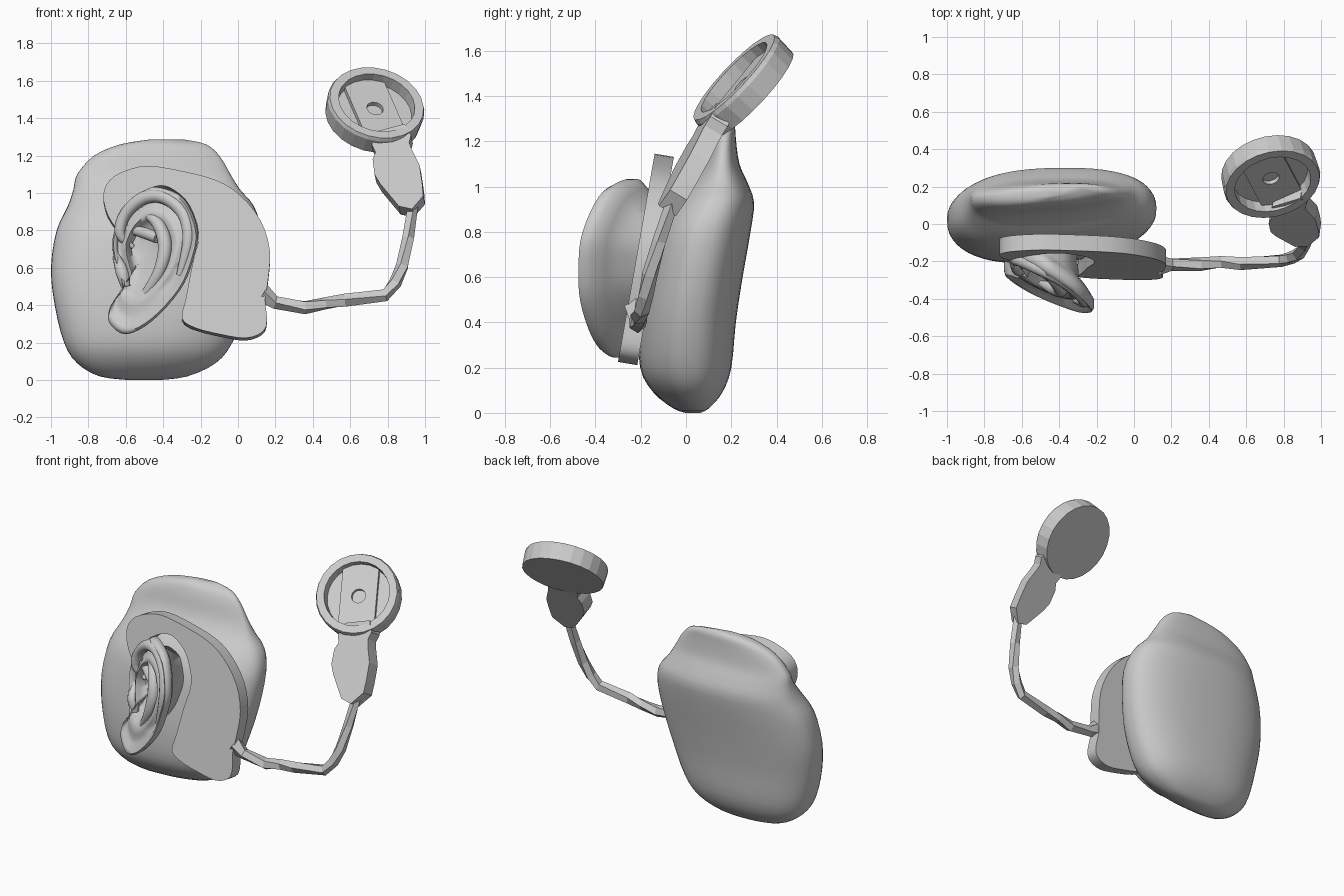
import bpy, bmesh, math
from mathutils import Vector, Matrix

if "Cube" in bpy.data.objects:
    bpy.data.objects.remove(bpy.data.objects["Cube"])


def finish(name, bm, smooth=None, matrix=None):
    bmesh.ops.recalc_face_normals(bm, faces=bm.faces)
    mesh = bpy.data.meshes.new(name)
    bm.to_mesh(mesh)
    bm.free()
    ob = bpy.data.objects.new(name, mesh)
    bpy.context.collection.objects.link(ob)
    if matrix:
        ob.matrix_world = matrix
    if smooth:
        bpy.ops.object.select_all(action='DESELECT')
        ob.select_set(True)
        bpy.context.view_layer.objects.active = ob
        bpy.ops.object.shade_smooth_by_angle(angle=math.radians(smooth))
    return ob


def spline(points, steps, closed=True):
    """Catmull-Rom interpolation through points of any dimension."""
    p = [Vector(q) for q in points]
    n = len(p)
    out = []
    for i in range(n if closed else n - 1):
        ids = [(i + k) % n if closed else min(max(i + k, 0), n - 1) for k in (-1, 0, 1, 2)]
        a, b, c, d = (p[j] for j in ids)
        for s in range(steps):
            t = s / steps
            out.append(0.5 * (2 * b + (c - a) * t + (2 * a - 5 * b + 4 * c - d) * t * t
                              + (3 * b - a - 3 * c + d) * t ** 3))
    if not closed:
        out.append(p[-1])
    return out


def loft(rings):
    """Skin between equal rings, with both ends capped."""
    bm = bmesh.new()
    rows = [[bm.verts.new(v) for v in r] for r in rings]
    n = len(rows[0])
    for a, b in zip(rows, rows[1:]):
        for i in range(n):
            bm.faces.new((a[i], a[(i + 1) % n], b[(i + 1) % n], b[i]))
    bm.faces.new(rows[0])
    bm.faces.new(rows[-1])
    return bm


def plate(name, outline, depth, offset, smooth=None):
    """Flat plate: front outline in x/z, y from depth(x, z), thickness along offset."""
    front = [Vector((x, depth(x, z), z)) for x, z in outline]
    return finish(name, loft([front, [v + Vector(offset) for v in front]]), smooth)


def tube(name, path, sides, smooth=None, twist=0):
    """Tube along (x, y, z, radius) points."""
    rings = []
    for i, p in enumerate(path):
        t = (path[min(i + 1, len(path) - 1)] - path[max(i - 1, 0)]).to_3d().normalized()
        u = t.cross(Vector((0, 1, 0))).normalized()
        v = t.cross(u)
        rings.append([p.to_3d() + p[3] * (u * math.cos(a) + v * math.sin(a))
                      for a in (2 * math.pi * k / sides + i * twist for k in range(sides))])
    return finish(name, loft(rings), smooth)


# Head pad: rows of z, x min, x max, y front, y back
rows = [(0, -.58, -.42, .01, .06), (.02, -.74, -.27, -.05, .1), (.09, -.86, -.12, -.14, .16),
        (.2, -.93, -.03, -.2, .2), (.4, -.98, .05, -.205, .22), (.6, -1, .1, -.18, .25),
        (.8, -.97, .12, -.14, .285), (.93, -.91, .085, -.07, .3), (1.02, -.88, .01, .01, .27),
        (1.1, -.86, -.04, .06, .235), (1.2, -.77, -.1, .09, .22), (1.26, -.63, -.17, .12, .215),
        (1.285, -.48, -.28, .16, .2)]
rings = []
for z, x0, x1, y0, y1 in spline(rows, 3, False):
    ring = []
    for k in range(56):
        a = 2 * math.pi * k / 56
        c, s = math.cos(a), math.sin(a)
        e = 2 / 2.4
        tilt = .012 * c + .02 * c * max(-s, 0)
        ring.append(((x0 + x1) / 2 + (x1 - x0) / 2 * math.copysign(abs(c) ** e, c),
                     (y0 + y1) / 2 + tilt + (y1 - y0) / 2 * math.copysign(abs(s) ** e, s), z))
    rings.append(ring)
finish("head_pad", loft(rings), 60)


# Ear shell: outline lofted inward through rim, groove, fold and bowl
def ear_y(x, z):
    return -.18 - .59 * (x + .68) + .2 * (z - .75)


ear = spline([(-.42, 1.03), (-.29, .97), (-.215, .8), (-.24, .64), (-.31, .48), (-.46, .315),
              (-.6, .245), (-.69, .31), (-.68, .4), (-.62, .48), (-.64, .57), (-.67, .695),
              (-.66, .8), (-.59, .935), (-.5, 1.015)], 4)
centre = Vector((-.5, .68))
rings = []
for scale, dy in [(.64, None), (.72, .12), (.88, .085), (1, .045), (1, .005), (.96, -.02),
                  (.9, -.012), (.83, .03), (.75, .035), (.67, .005), (.58, -.005), (.49, .03),
                  (.4, .085), (.15, .1)]:
    ring = []
    for p in ear:
        q = centre + (p - centre) * scale
        flat = .4 if dy and scale < .84 and scale != .72 and q.y < .48 else 1   # flatter lobe
        ring.append((q.x, -.05 if dy is None else ear_y(*q) + dy * flat, q.y))
    rings.append(ring)
finish("ear_shell", loft(rings), 80)

# Ear ridges: x, z, y offset, radius
ridges = {
    "ear_helix": [(-.56, .71, .07, .012), (-.63, .78, .01, .028), (-.6, .89, 0, .032),
                  (-.5, .975, 0, .036), (-.39, .975, .01, .036), (-.29, .89, .01, .036),
                  (-.265, .75, .01, .032), (-.31, .56, .03, .02)],
    "ear_antihelix": [(-.52, .91, .05, .02), (-.43, .84, .015, .033), (-.39, .72, .01, .038),
                      (-.42, .58, .015, .033), (-.5, .45, .04, .025)],
    "ear_fold": [(-.6, .81, .04, .02), (-.51, .79, .04, .03), (-.43, .76, .03, .03)],
    "ear_tragus": [(-.65, .66, .03, .02), (-.62, .58, .01, .035), (-.6, .5, .03, .025)],
}
for name, pts in ridges.items():
    tube(name, spline([(x, ear_y(x, z) + o, z, r) for x, z, o, r in pts], 4, False), 12, 70)

# Hooked sound unit behind the ear
unit = spline([(-.575, .785), (-.62, .775), (-.695, .88), (-.72, .99), (-.685, 1.07), (-.6, 1.12),
               (-.48, 1.145), (-.31, 1.12), (-.12, 1.07), (.01, .99), (.12, .855), (.17, .695),
               (.16, .53), (.145, .43), (.155, .32), (.13, .257), (.04, .225), (-.095, .245),
               (-.23, .28), (-.3, .33), (-.28, .43), (-.245, .615), (-.21, .78), (-.26, .935),
               (-.34, 1.015), (-.42, 1.04), (-.52, 1), (-.59, .91), (-.59, .83)], 3)
plate("ear_unit", unit, lambda x, z: -.34 + .176 * z, (0, .085, -.014), 40)

# Cable: faceted and twisted
tube("cable", [Vector(p) for p in [
    (.13, -.22, .46, .055), (.2, -.215, .415, .036), (.36, -.215, .39, .038), (.47, -.205, .41, .034),
    (.57, -.21, .425, .037), (.785, -.195, .455, .035), (.84, -.18, .52, .036), (.88, -.16, .61, .036),
    (.91, -.115, .76, .033), (.935, -.055, .95, .03)]], 5, None, .35)

# Coil stem with a narrowed neck
stem = [(.86, .93), (.93, .915), (.99, .985), (.985, 1.05), (.97, 1.15), (.93, 1.23), (.915, 1.27),
        (.925, 1.31), (.89, 1.37), (.74, 1.33), (.715, 1.26), (.735, 1.22), (.72, 1.18),
        (.73, 1.1), (.76, 1.05)]
plate("coil_stem", stem, lambda x, z: -.11 + .58 * (z - .94) + .15 * (x - .9), (.01, .075, -.045))

# Coil frame: local z is the face normal, local -y points down the stem
n = Vector((.2, -.71, .67)).normalized()
d = Vector((.17, -.27, -.56))
up = -(d - d.dot(n) * n).normalized()
frame = Matrix((up.cross(n), up, n)).transposed().to_4x4()
frame.translation = (.742, .212, 1.483)

# Coil housing: faceted rim and recessed floor
rings = [[(r * math.cos(a), r * math.sin(a), z) for a in (2 * math.pi * k / 24 for k in range(24))]
         for r, z in [(.258, -.115), (.264, -.02), (.256, 0), (.208, 0), (.205, -.07)]]
finish("coil_housing", loft(rings), None, frame)

# Raised bar in the recess, two halves around a round hole
for side, name in ((1, "coil_bar_right"), (-1, "coil_bar_left")):
    arc = [(.045 * math.cos(a), .045 * math.sin(a))
           for a in (math.pi / 2 - math.pi * k / 8 for k in range(9))]
    half = arc + [(0, -.21), (.06, -.205), (.115, -.185), (.115, .185), (.06, .205), (0, .21)]
    levels = [[(side * x, y, z) for x, y in half] for z in (-.075, -.045)]
    finish(name, loft(levels), None, frame)
